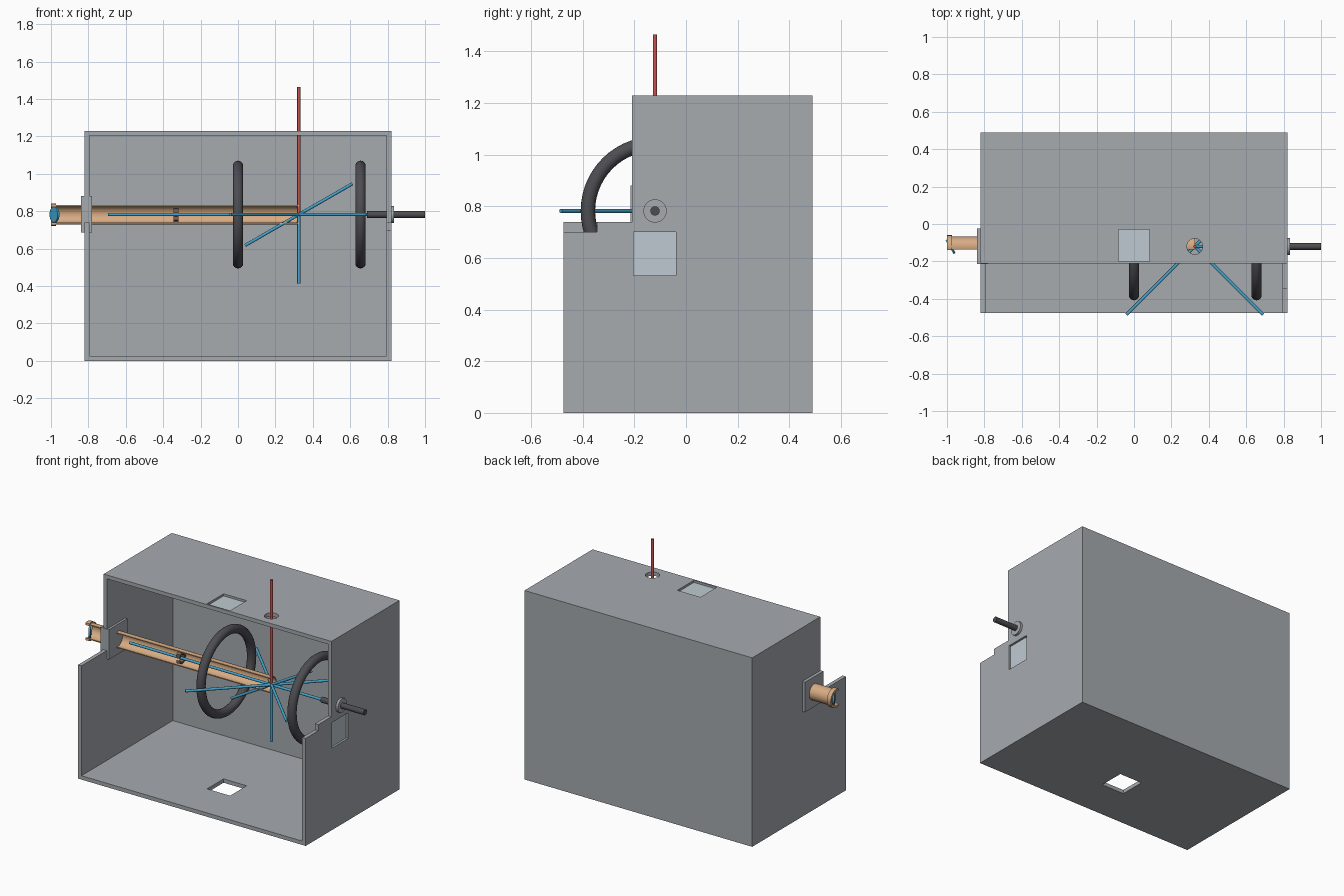
import bpy, bmesh, math
from mathutils import Vector, Matrix

if "Cube" in bpy.data.objects:
    bpy.data.objects.remove(bpy.data.objects["Cube"])

CX, CY, CZ = 0.325, -0.12, 0.782   # crossing point of the beams
W, H, T = 0.82, 1.23, 0.025        # half width, height and wall of the housing
BACK, UP_FRONT, LOW_FRONT = 0.49, -0.21, -0.475


def material(name, rgb):
    m = bpy.data.materials.new(name)
    m.diffuse_color = (*rgb, 1)
    m.use_nodes = True
    m.node_tree.nodes["Principled BSDF"].inputs["Base Color"].default_value = m.diffuse_color
    return m


GREY = material("housing grey", (0.38, 0.405, 0.43))
PANE = material("pale glass", (0.52, 0.59, 0.64))
COPPER = material("copper", (0.68, 0.41, 0.23))
BLUE = material("beam blue", (0.06, 0.37, 0.60))
RED = material("beam red", (0.55, 0.09, 0.08))
DARK = material("dark metal", (0.075, 0.075, 0.085))
BROWN = material("brown metal", (0.20, 0.14, 0.11))


def finish(name, bm, mat, smooth=False):
    bmesh.ops.recalc_face_normals(bm, faces=bm.faces)
    me = bpy.data.meshes.new(name)
    bm.to_mesh(me)
    bm.free()
    ob = bpy.data.objects.new(name, me)
    bpy.context.collection.objects.link(ob)
    me.materials.append(mat)
    bpy.ops.object.select_all(action='DESELECT')
    ob.select_set(True)
    bpy.context.view_layer.objects.active = ob
    if smooth:
        bpy.ops.object.shade_smooth_by_angle(angle=math.radians(35))
    return ob


def box(name, lo, hi, mat):
    lo, hi = Vector(lo), Vector(hi)
    bm = bmesh.new()
    bmesh.ops.create_cube(bm, size=1, matrix=Matrix.Translation((lo + hi) / 2)
                          @ Matrix.Diagonal((*(hi - lo), 1)))
    return finish(name, bm, mat)


def rod(name, a, b, r, mat, sides=24):
    a, b = Vector(a), Vector(b)
    rot = (b - a).to_track_quat('Z', 'Y').to_matrix().to_4x4()
    bm = bmesh.new()
    bmesh.ops.create_cone(bm, cap_ends=True, segments=sides, radius1=r, radius2=r,
                          depth=(b - a).length,
                          matrix=Matrix.Translation((a + b) / 2) @ rot)
    return finish(name, bm, mat, True)


def extrude_x(name, pts, x0, x1, mat, smooth=False):
    """Closed y-z outline pulled along x."""
    bm = bmesh.new()
    f = bm.faces.new([bm.verts.new((x0, y, z)) for y, z in pts])
    new = bmesh.ops.extrude_face_region(bm, geom=[f])["geom"]
    bmesh.ops.translate(bm, vec=(x1 - x0, 0, 0),
                        verts=[v for v in new if isinstance(v, bmesh.types.BMVert)])
    return finish(name, bm, mat, smooth)


def cut(target, cutter):
    cutter.hide_render = True
    mod = target.modifiers.new("cut", 'BOOLEAN')
    mod.operation, mod.solver, mod.object = 'DIFFERENCE', 'EXACT', cutter
    bpy.ops.object.select_all(action='DESELECT')
    bpy.context.view_layer.objects.active = target
    target.select_set(True)
    bpy.ops.object.modifier_apply(modifier=mod.name)
    bpy.data.objects.remove(cutter)


def open_tube(name, x0, x1, r, wall, mat, cut_y=-0.135):
    """Tube along x whose front is sliced away at cut_y."""
    def arc(rad):
        start = math.acos((cut_y - CY) / rad)
        return [(CY + rad * math.cos(t), CZ + rad * math.sin(t))
                for t in (start - 2 * start * i / 28 for i in range(29))]
    return extrude_x(name, arc(r) + arc(r - wall)[::-1], x0, x1, mat, True)


# Open-front housing with a stepped profile
housing = extrude_x("housing", [(LOW_FRONT, 0), (BACK, 0), (BACK, H), (UP_FRONT, H),
                                (UP_FRONT, 0.74), (LOW_FRONT, 0.74)], -W, W, GREY)
cut(housing, box("cavity", (-W + T, -0.7, T), (W - T, BACK - T, H - T), GREY))
# Lowered corner of the right wall
cut(housing, box("step", (W - 0.1, -0.6, 0.70), (W + 0.1, -0.345, 0.9), GREY))
# Window openings in roof, floor and right wall, and the round roof opening
cut(housing, box("roof_cut", (-0.083, -0.2, 1.1), (0.083, -0.03, 1.3), GREY))
cut(housing, box("floor_cut", (-0.083, -0.2, -0.1), (0.083, -0.03, 0.1), GREY))
cut(housing, box("side_cut", (0.7, -0.203, 0.533), (0.9, -0.038, 0.7), GREY))
cut(housing, rod("round_cut", (CX, CY, 1.1), (CX, CY, 1.3), 0.042, GREY, 32))

# Glass panes
box("roof_window", (-0.083, -0.2, 1.208), (0.083, -0.03, 1.216), PANE)
box("side_window", (0.798, -0.203, 0.533), (0.806, -0.038, 0.7), PANE)

# Left mounting plate, with the sliced copper tube running through it
plate = box("tube_plate", (-0.84, -0.214, 0.685), (-0.78, -0.025, 0.88), GREY)
open_tube("copper_tube", -0.985, CX, 0.052, 0.006, COPPER)
open_tube("tube_end_ring", -1.0, -0.972, 0.06, 0.014, COPPER, -0.14)
rod("tube_end_window", (-0.986, CY - 0.004, CZ), (-0.976, CY + 0.002, CZ), 0.042, BLUE, 32)
open_tube("lens_holder", -0.345, -0.317, 0.036, 0.012, BROWN, -0.142)

# Magnet coils
for side, x in (("left", 0.0), ("right", 0.655)):
    bm = bmesh.new()
    n, m = 56, 16
    rings = []
    for i in range(n):
        a = 2 * math.pi * i / n
        ring = []
        for j in range(m):
            b = 2 * math.pi * j / m
            d = 0.26 + 0.028 * math.cos(b)
            ring.append(bm.verts.new((x + 0.028 * math.sin(b), CY + d * math.cos(a),
                                      CZ + d * math.sin(a))))
        rings.append(ring)
    for i in range(n):
        p, q = rings[i], rings[(i + 1) % n]
        for j in range(m):
            k = (j + 1) % m
            bm.faces.new((p[j], q[j], q[k], p[k]))
    finish(side + "_coil", bm, DARK, True)

# Feed rod and its flange on the right wall
rod("feed_rod", (0.69, CY, CZ), (1.0, CY, CZ), 0.018, DARK)
rod("feed_flange", (0.795, CY, CZ), (0.835, CY, CZ), 0.045, GREY, 32)

# Beams crossing at one point
c = Vector((CX, CY, CZ))
R = 0.0085
rod("red_beam", c, (CX, CY, 1.465), R, RED, 16)
rod("lower_beam", (CX, CY, 0.413), c, R, BLUE, 16)
rod("axis_beam", (-0.695, CY, CZ), (0.70, CY, CZ), R, BLUE, 16)
for name, d in (("diagonal_beam_a", (0.365, 0.365, 0)),
                ("diagonal_beam_b", (-0.365, 0.365, 0)),
                ("slanted_beam", (0.287, 0, 0.165))):
    rod(name, c - Vector(d), c + Vector(d), R, BLUE, 16)
